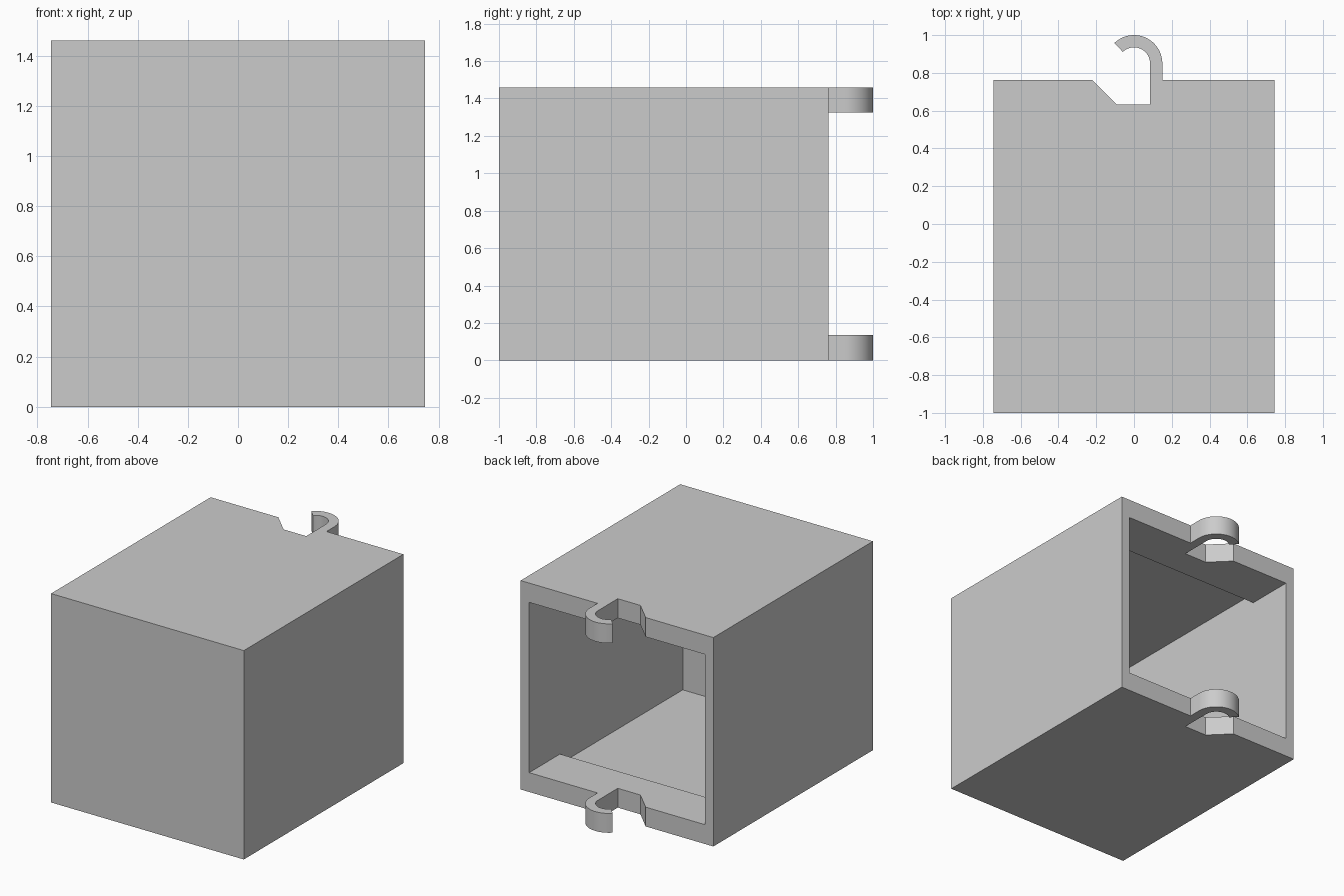
import bpy
import bmesh
from math import cos, sin, radians

# Remove the default cube only
cube = bpy.data.objects.get("Cube")
if cube:
    bpy.data.objects.remove(cube, do_unlink=True)

HALF_W, FRONT, BACK, HEIGHT = 0.745, -1.0, 0.762, 1.46
WALL, LIP, LIP_DEPTH = 0.066, 0.135, 0.34
HOOK_Y, HOOK_OUT, HOOK_IN = 0.85, 0.15, 0.085


def arc(radius, start, end, steps=24):
    """Points on an arc around the hook centre, angles in degrees."""
    angles = [radians(start + (end - start) * i / steps) for i in range(steps + 1)]
    return [(radius * cos(a), HOOK_Y + radius * sin(a)) for a in angles]


def prism(name, points, direction):
    """Extrude a closed 3D outline along a direction."""
    bm = bmesh.new()
    face = bm.faces.new([bm.verts.new(p) for p in points])
    side = bmesh.ops.extrude_face_region(bm, geom=[face])["geom"]
    moved = [g for g in side if isinstance(g, bmesh.types.BMVert)]
    bmesh.ops.translate(bm, verts=moved, vec=direction)
    bmesh.ops.recalc_face_normals(bm, faces=bm.faces)
    mesh = bpy.data.meshes.new(name)
    bm.to_mesh(mesh)
    bm.free()
    obj = bpy.data.objects.new(name, mesh)
    bpy.context.collection.objects.link(obj)
    return obj


# Plan outline: box with a hook and a notch in the back edge
outline = [(-HALF_W, FRONT), (HALF_W, FRONT), (HALF_W, BACK), (HOOK_OUT, BACK)]
outline += arc(HOOK_OUT, 0, 134) + arc(HOOK_IN, 134, 0)
outline += [(HOOK_IN, 0.632), (-0.09, 0.632), (-0.222, BACK), (-HALF_W, BACK)]
housing = prism("housing_with_hooks", [(x, y, 0) for x, y in outline], (0, 0, HEIGHT))

# Cavity side profile: narrower opening between the thick lips, taller room inside
step = BACK - LIP_DEPTH
lower = [(FRONT + WALL, WALL), (step, WALL), (step, LIP), (1.2, LIP)]
profile = lower + [(y, HEIGHT - z) for y, z in reversed(lower)]
inner = HALF_W - WALL
cutter = prism("cavity_cutter", [(-inner, y, z) for y, z in profile], (2 * inner, 0, 0))
cutter.hide_render = True

# Hollow the housing, which also leaves one hook at the top and one at the bottom
cut = housing.modifiers.new("cavity", "BOOLEAN")
cut.operation = "DIFFERENCE"
cut.solver = "EXACT"
cut.object = cutter
bpy.ops.object.select_all(action="DESELECT")
housing.select_set(True)
bpy.context.view_layer.objects.active = housing
bpy.ops.object.modifier_apply(modifier=cut.name)
bpy.data.objects.remove(cutter, do_unlink=True)
bpy.ops.object.shade_smooth_by_angle(angle=radians(30))

# Single grey material
grey = bpy.data.materials.new("light_grey")
grey.use_nodes = True
colour = (0.6, 0.6, 0.6, 1)
grey.diffuse_color = colour
grey.node_tree.nodes["Principled BSDF"].inputs["Base Color"].default_value = colour
housing.data.materials.clear()
housing.data.materials.append(grey)
